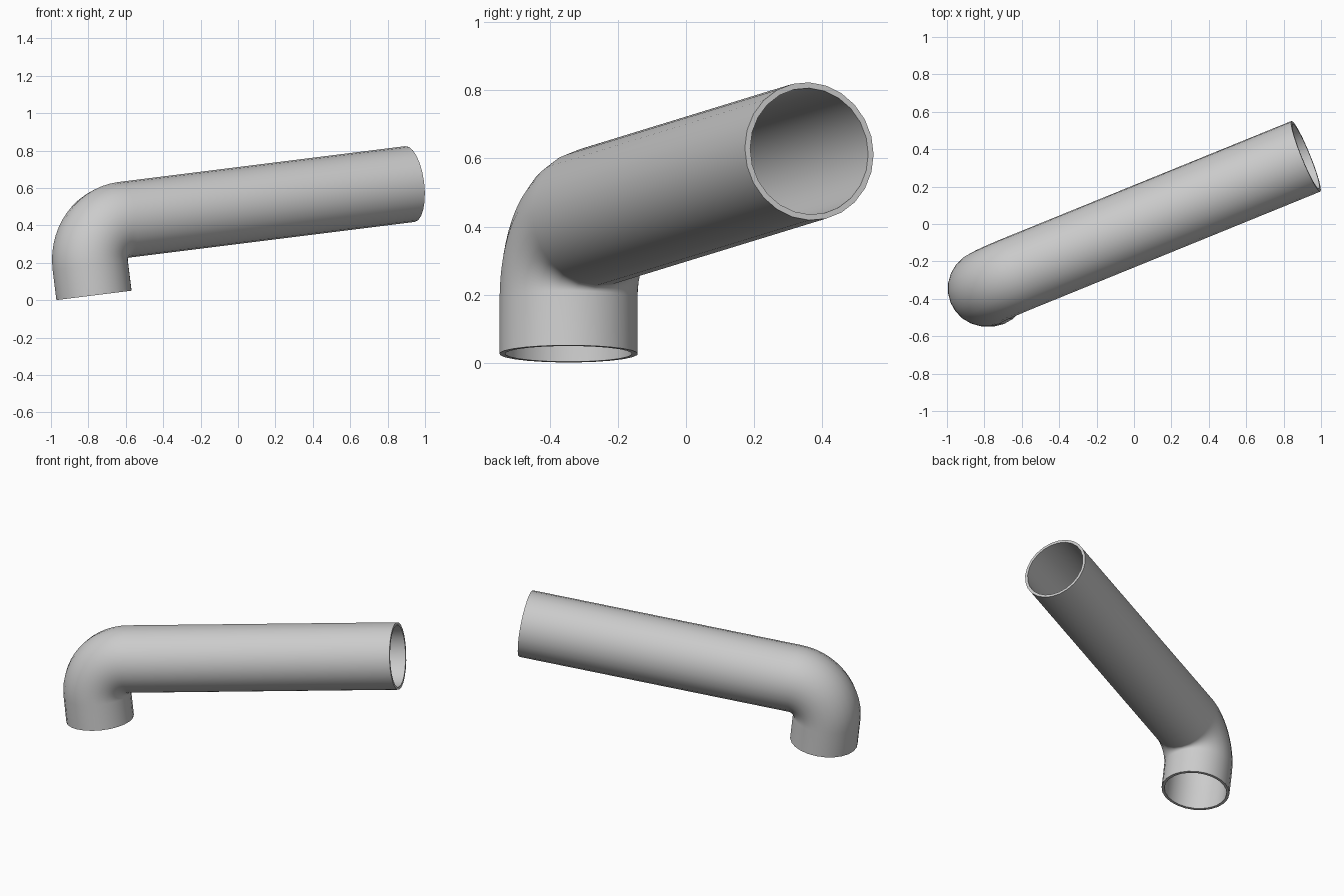
import bpy, bmesh, math
from mathutils import Vector

cube = bpy.data.objects.get("Cube")
if cube:
    bpy.data.objects.remove(cube, do_unlink=True)

SIDES, BEND_STEPS = 24, 14
OUTER, INNER = 0.204, 0.187
BEND = 0.22

# Pipe centreline: short leg up, square elbow, long arm
foot = Vector((-0.77, -0.345, 0.026))
up = Vector((-0.124, 0, 0.992)).normalized()
corner = foot + up * 0.381
end = Vector((0.92, 0.362, 0.615))
along = end - corner
along = (along - up * along.dot(up)).normalized()
reach = (end - corner).length
side = up.cross(along)
pivot = corner - up * BEND + along * BEND

# Each station is a centre and the direction facing the outside of the bend
stations = [(foot, -along)]
for i in range(BEND_STEPS + 1):
    a = math.pi / 2 * i / BEND_STEPS
    out = up * math.sin(a) - along * math.cos(a)
    stations.append((pivot + out * BEND, out))
stations.append((corner + along * reach, up))


def wall(bm, radius):
    """Sweep a circle along the centreline and return its rings."""
    rings = []
    for centre, out in stations:
        ring = []
        for k in range(SIDES):
            t = math.tau * k / SIDES
            ring.append(bm.verts.new(centre + (out * math.cos(t) + side * math.sin(t)) * radius))
        rings.append(ring)
    for a, b in zip(rings, rings[1:]):
        join(bm, a, b)
    return rings


def join(bm, a, b):
    for k in range(SIDES):
        n = (k + 1) % SIDES
        bm.faces.new((a[k], a[n], b[n], b[k]))


# Hollow pipe with flat rims at both ends
bm = bmesh.new()
outside = wall(bm, OUTER)
inside = wall(bm, INNER)
for i in (0, -1):
    join(bm, outside[i], inside[i])
bmesh.ops.recalc_face_normals(bm, faces=bm.faces)
mesh = bpy.data.meshes.new("elbow_pipe")
bm.to_mesh(mesh)
bm.free()
pipe = bpy.data.objects.new("elbow_pipe", mesh)
bpy.context.collection.objects.link(pipe)

# Plain grey material
grey = bpy.data.materials.new("light_grey")
grey.use_nodes = True
colour = (0.6, 0.6, 0.6, 1)
grey.diffuse_color = colour
grey.node_tree.nodes["Principled BSDF"].inputs["Base Color"].default_value = colour
mesh.materials.append(grey)

# Smooth walls, crisp rims
bpy.ops.object.select_all(action="DESELECT")
pipe.select_set(True)
bpy.context.view_layer.objects.active = pipe
bpy.ops.object.shade_smooth_by_angle(angle=math.radians(40))
